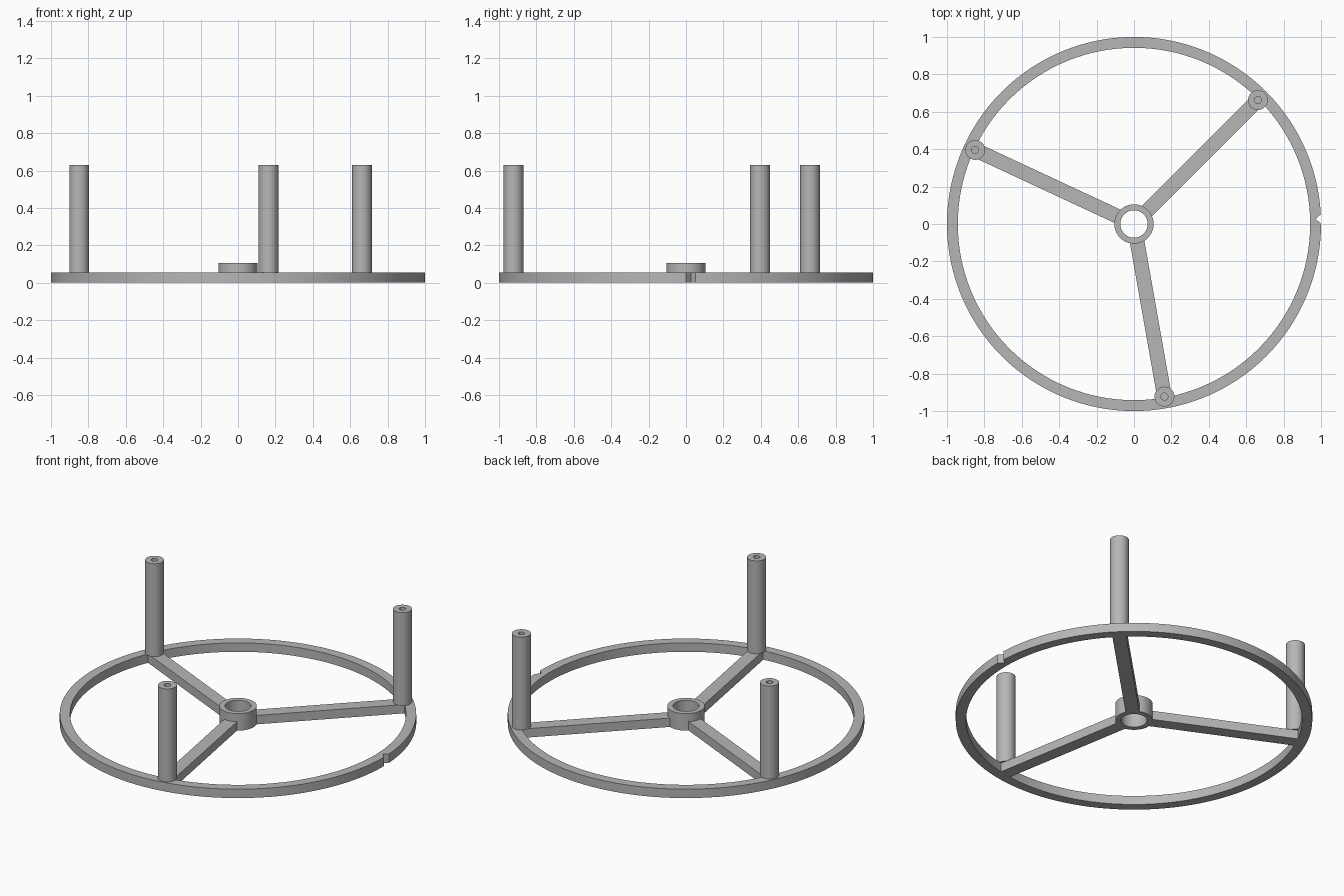
import bpy, bmesh, math
from mathutils import Matrix, Vector

if "Cube" in bpy.data.objects:
    bpy.data.objects.remove(bpy.data.objects["Cube"])

FRAME_H = 0.055
POST_RADIUS = 0.937
ARM_ANGLES = {"right_back": 45, "left_back": 155, "front": 280}

grey = bpy.data.materials.new("plain grey")
grey.use_nodes = True
colour = (0.47, 0.47, 0.47, 1)
grey.diffuse_color = colour
grey.node_tree.nodes["Principled BSDF"].inputs["Base Color"].default_value = colour


def finish(name, bm, smooth=True):
    """Turn a bmesh into a named, coloured object."""
    bmesh.ops.remove_doubles(bm, verts=bm.verts, dist=1e-5)
    bmesh.ops.recalc_face_normals(bm, faces=bm.faces)
    mesh = bpy.data.meshes.new(name)
    bm.to_mesh(mesh)
    bm.free()
    mesh.materials.append(grey)
    obj = bpy.data.objects.new(name, mesh)
    bpy.context.collection.objects.link(obj)
    if smooth:
        bpy.ops.object.select_all(action="DESELECT")
        obj.select_set(True)
        bpy.context.view_layer.objects.active = obj
        bpy.ops.object.shade_smooth_by_angle(angle=math.radians(30))
    return obj


def lathe(name, profile, steps, closed=False):
    """Revolve (radius, height) points about z."""
    bm = bmesh.new()
    verts = [bm.verts.new((r, 0, z)) for r, z in profile]
    edges = [bm.edges.new(pair) for pair in zip(verts, verts[1:])]
    if closed:
        edges.append(bm.edges.new((verts[-1], verts[0])))
    bmesh.ops.spin(bm, geom=verts + edges, cent=(0, 0, 0), axis=(0, 0, 1),
                   angle=math.tau, steps=steps, use_merge=True)
    bmesh.ops.dissolve_degenerate(bm, edges=bm.edges, dist=1e-6)
    return finish(name, bm)


def tube(name, inner, outer, height, steps):
    return lathe(name, [(inner, 0), (outer, 0), (outer, height), (inner, height)],
                 steps, closed=True)


# Rim and raised central hub
rim = tube("rim", 0.942, 1.0, FRAME_H, 128)
tube("hub", 0.073, 0.105, 0.105, 64)

# V-shaped index notch in the rim's outer edge
bm = bmesh.new()
face = bm.faces.new([bm.verts.new((x, y, -0.1))
                     for x, y in ((0.972, 0.027), (1.03, -0.027), (1.03, 0.081))])
top = bmesh.ops.extrude_face_region(bm, geom=[face])["geom"]
bmesh.ops.translate(bm, vec=(0, 0, 0.3),
                    verts=[g for g in top if isinstance(g, bmesh.types.BMVert)])
cutter = finish("notch_cutter", bm, smooth=False)
cutter.hide_render = True
cutter.hide_viewport = True
cut = rim.modifiers.new("notch", "BOOLEAN")
cut.operation = "DIFFERENCE"
cut.solver = "EXACT"
cut.object = cutter

# Three spokes, each carrying an upright post with a blind hole in its top
for place, degrees in ARM_ANGLES.items():
    turn = Matrix.Rotation(math.radians(degrees), 4, "Z")

    start, end = 0.088, 0.96
    bm = bmesh.new()
    bmesh.ops.create_cube(bm, size=1)
    bmesh.ops.scale(bm, vec=(end - start, 0.078, FRAME_H), verts=bm.verts)
    bmesh.ops.translate(bm, vec=((start + end) / 2, 0, FRAME_H / 2), verts=bm.verts)
    spoke = finish(place + "_spoke", bm, smooth=False)
    spoke.matrix_world = turn

    post = lathe(place + "_post",
                 [(0, FRAME_H), (0.053, FRAME_H), (0.053, 0.63),
                  (0.019, 0.63), (0.019, 0.45), (0, 0.45)], 48)
    post.matrix_world = Matrix.Translation(turn @ Vector((POST_RADIUS, 0, 0)))
